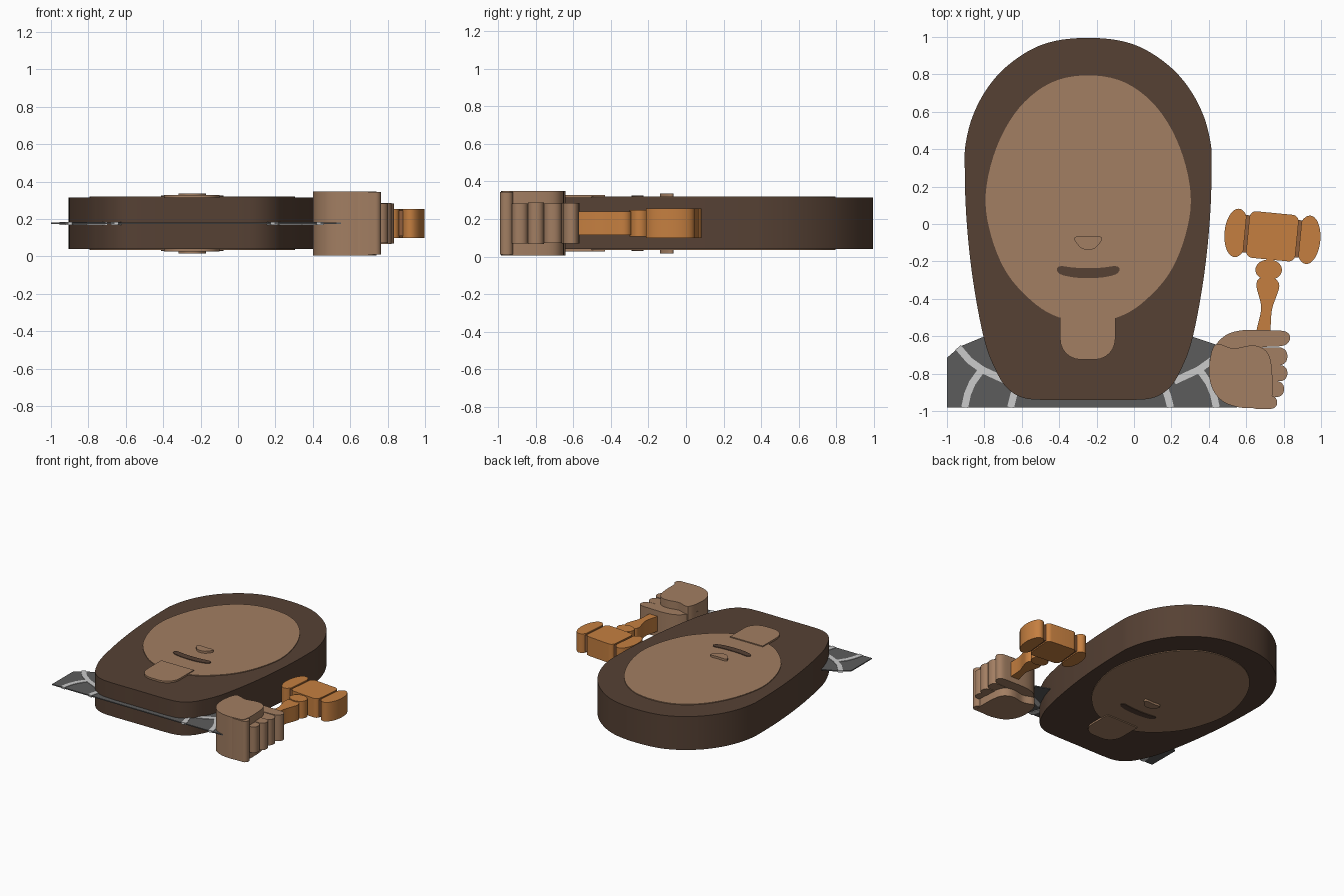
import bpy, bmesh, math
from mathutils import Vector, Matrix

if "Cube" in bpy.data.objects:
    bpy.data.objects.remove(bpy.data.objects["Cube"])

MID = 0.177      # middle height of every slab
AXIS = -0.245    # symmetry line of the head


def material(name, r, g, b):
    lin = [((c / 255 + 0.055) / 1.055) ** 2.4 for c in (r, g, b)] + [1]
    m = bpy.data.materials.new(name)
    m.use_nodes = True
    m.diffuse_color = lin
    m.node_tree.nodes["Principled BSDF"].inputs["Base Color"].default_value = lin
    return m


hair_brown = material("dark brown", 86, 65, 52)
skin = material("skin", 162, 126, 98)
wood = material("orange wood", 197, 127, 64)
dark_wood = material("dark wood", 143, 94, 60)
cloth = material("grey cloth", 92, 92, 92)
trim = material("light grey", 203, 203, 203)


def slab(name, pts, half, mat):
    """Extrude a flat outline symmetrically about the middle height."""
    bm = bmesh.new()
    face = bm.faces.new([bm.verts.new((p[0], p[1], MID - half)) for p in pts])
    geo = bmesh.ops.extrude_face_region(bm, geom=[face])["geom"]
    top = [v for v in geo if isinstance(v, bmesh.types.BMVert)]
    bmesh.ops.translate(bm, verts=top, vec=(0, 0, 2 * half))
    bmesh.ops.recalc_face_normals(bm, faces=bm.faces)
    bmesh.ops.triangulate(bm, faces=[f for f in bm.faces if len(f.verts) > 4])
    me = bpy.data.meshes.new(name)
    bm.to_mesh(me)
    bm.free()
    me.materials.append(mat)
    ob = bpy.data.objects.new(name, me)
    bpy.context.collection.objects.link(ob)
    bpy.ops.object.select_all(action="DESELECT")
    ob.select_set(True)
    bpy.context.view_layer.objects.active = ob
    bpy.ops.object.shade_smooth_by_angle(angle=math.radians(35))
    return ob


def smooth(pts, steps=5):
    """Closed Catmull-Rom curve through the points."""
    out, n = [], len(pts)
    for i in range(n):
        a, b, c, d = (Vector(pts[(i + k) % n]) for k in (-1, 0, 1, 2))
        for s in range(steps):
            t = s / steps
            out.append(0.5 * (2 * b + (c - a) * t + (2 * a - 5 * b + 4 * c - d) * t ** 2
                              + (3 * b - a - 3 * c + d) * t ** 3))
    return out


def mirrored(half):
    """Full outline from a right half that starts and ends on the axis."""
    left = [(-x, y) for x, y in half[-2:0:-1]]
    return [(x + AXIS, y) for x, y in half + left]


def rounded(x0, x1, y0, y1, r, n=6):
    out = []
    for i, (cx, cy) in enumerate([(x1 - r, y1 - r), (x0 + r, y1 - r),
                                  (x0 + r, y0 + r), (x1 - r, y0 + r)]):
        for k in range(n + 1):
            a = math.pi / 2 * (i + k / n)
            out.append((cx + r * math.cos(a), cy + r * math.sin(a)))
    return out


def ellipse(cx, cy, rx, ry, n=32):
    return [(cx + rx * math.cos(2 * math.pi * k / n),
             cy + ry * math.sin(2 * math.pi * k / n)) for k in range(n)]


def ribbon(path, w):
    """Outline of a stripe that follows a path."""
    p = [Vector(q) for q in path]
    left, right = [], []
    for i, q in enumerate(p):
        d = (p[min(i + 1, len(p) - 1)] - p[max(i - 1, 0)]).normalized()
        n = Vector((-d.y, d.x)) * w / 2
        left.append(q + n)
        right.append(q - n)
    return left + right[::-1]


# Head: hair slab, face and features showing on both sides
hair = [(0, .995), (.17, .98), (.31, .93), (.45, .83), (.55, .71), (.62, .57),
        (.655, .43), (.66, .33), (.655, .1), (.635, -.15), (.6, -.4), (.55, -.64),
        (.495, -.78), (.44, -.87), (.36, -.925), (.25, -.94), (0, -.94)]
slab("hair", smooth(mirrored(hair)), .137, hair_brown)
face = [(0, .795), (.2, .755), (.37, .62), (.49, .41), (.548, .16), (.52, -.06),
        (.43, -.27), (.28, -.43), (.14, -.505), (0, -.525)]
slab("face", smooth(mirrored(face)), .143, skin)
chin = rounded(-.395, -.1, -.725, -.43, .11)
chin = [p for p in chin if p[1] < -.58] + [(-.1, -.43), (-.395, -.43)]
slab("chin", chin, .151, skin)
nose = [(0, -.068), (.06, -.066), (.074, -.08), (.06, -.105), (.035, -.13), (0, -.138)]
slab("nose", smooth(mirrored(nose), 3), .16, skin)
mouth = [(0, -.236), (.08, -.233), (.145, -.225), (.168, -.24), (.15, -.268),
         (.08, -.285), (0, -.289)]
slab("mouth", smooth(mirrored(mouth), 3), .148, hair_brown)

# Shoulders: thin cloth sheet with light trim
slab("shoulders", [(-1, -.98), (-1, -.715), (-.93, -.655), (-.81, -.605), (-.6, -.56),
                   (.1, -.56), (.32, -.605), (.44, -.645), (.55, -.72), (.55, -.98)],
     .004, cloth)
stripes = [[(-.94, -.66), (-.88, -.73), (-.81, -.78), (-.68, -.84)],
           [(-.815, -.78), (-.865, -.85), (-.89, -.91), (-.905, -.98)],
           [(-.63, -.88), (-.645, -.92), (-.66, -.98)]]
for path in stripes:
    slab("left_trim", ribbon(path, .037), .008, trim)
    slab("right_trim", ribbon([(-.465 - x, y) for x, y in path], .037), .008, trim)

# Fist: palm, thumb and four curled fingers
palm = [(.435, -.645), (.53, -.665), (.62, -.65), (.68, -.66), (.725, -.71),
        (.74, -.83), (.73, -.96), (.66, -.982), (.56, -.98), (.47, -.945),
        (.415, -.87), (.402, -.76)]
slab("palm", smooth(palm), .171, skin)
thumb = [(.41, -.75), (.43, -.66), (.49, -.595), (.58, -.568), (.72, -.568), (.81, -.575),
         (.835, -.61), (.8, -.65), (.68, -.66), (.55, -.7)]
slab("thumb", smooth(thumb), .107, skin)
fingers = [("index_finger", .82, -.755, -.66, .105), ("middle_finger", .82, -.84, -.755, .11),
           ("ring_finger", .802, -.925, -.84, .106), ("little_finger", .765, -.988, -.92, .167)]
for name, tip, y0, y1, half in fingers:
    slab(name, rounded(.62, tip, y0, y1, (y1 - y0) * .45), half, skin)

# Gavel: handle, collar and a tilted head
slab("gavel_handle", smooth([(.67, -.29), (.655, -.335), (.672, -.4), (.68, -.46),
                             (.655, -.57), (.655, -.64), (.73, -.64), (.73, -.57),
                             (.737, -.46), (.76, -.39), (.777, -.33), (.75, -.29)], 3),
     .062, wood)
slab("gavel_collar", ellipse(.72, -.245, .071, .055), .07, wood)
tilt = Matrix.Translation((.74, -.066, 0)) @ Matrix.Rotation(math.radians(-5.5), 4, "Z")


def tilted(pts):
    return [tilt @ Vector((p[0], p[1], 0)) for p in pts]


slab("gavel_barrel", tilted(rounded(-.132, .132, -.125, .125, .035)), .078, wood)
for side, name in ((-1, "left"), (1, "right")):
    cap = [(side * min(x, -.148), y) for x, y in ellipse(-.192, 0, .065, .13)]
    slab("gavel_cap_" + name, tilted(cap), .078, wood)
    band = [(side * x, y) for x, y in rounded(-.16, -.12, -.1, .1, .005, 2)]
    slab("gavel_band_" + name, tilted(band), .068, dark_wood)
